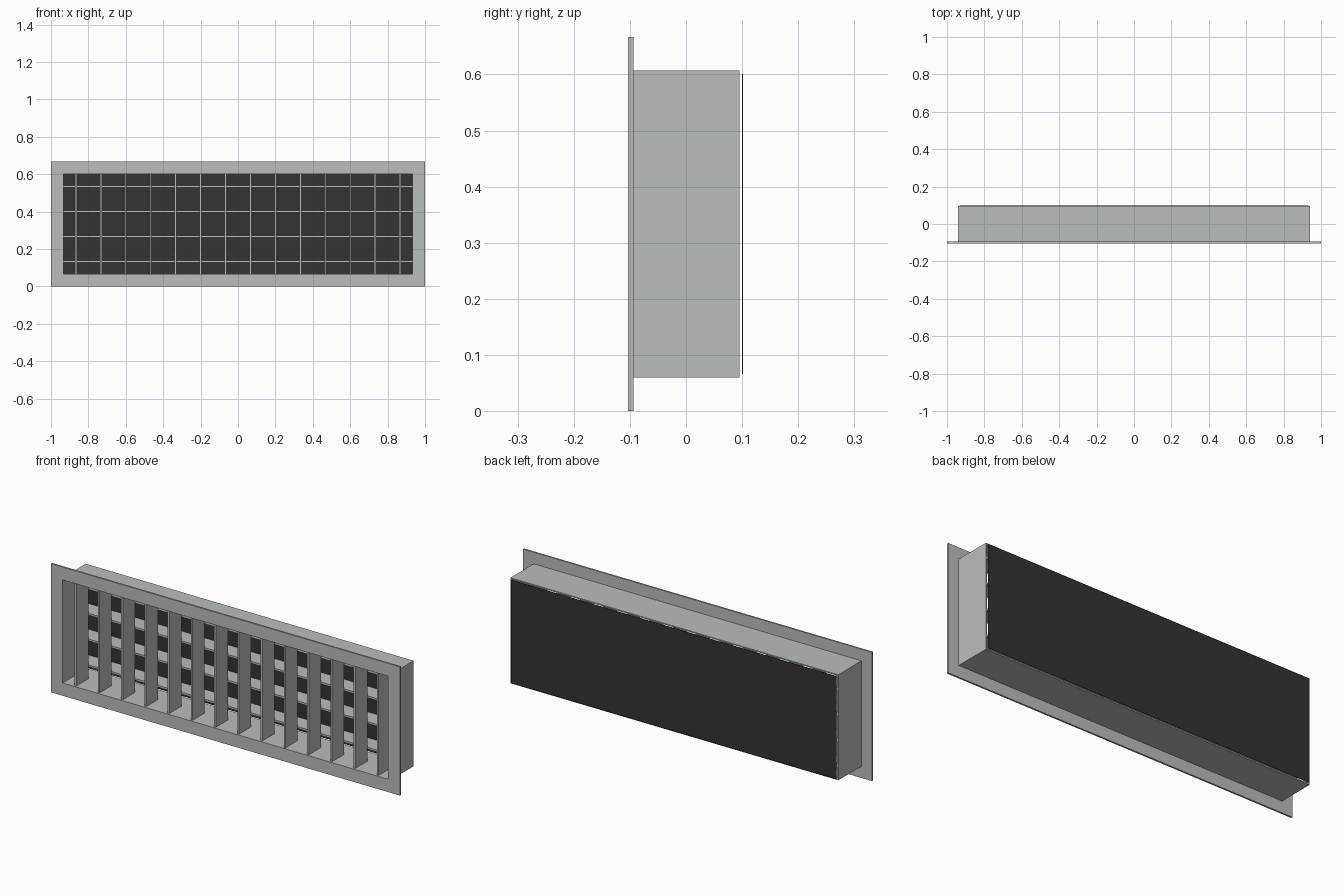
import bpy
import bmesh

if "Cube" in bpy.data.objects:
    bpy.data.objects.remove(bpy.data.objects["Cube"])

CZ = 0.3335  # height of the grille centre


def material(name, rgb):
    m = bpy.data.materials.new(name)
    m.diffuse_color = (*rgb, 1.0)
    m.use_nodes = True
    m.node_tree.nodes["Principled BSDF"].inputs["Base Color"].default_value = m.diffuse_color
    return m


GREY = material("light grey metal", (0.49, 0.515, 0.51))
BLACK = material("dark backing", (0.033, 0.033, 0.033))


def finish(bm, name, mat):
    bmesh.ops.recalc_face_normals(bm, faces=bm.faces)
    me = bpy.data.meshes.new(name)
    bm.to_mesh(me)
    bm.free()
    me.materials.append(mat)
    ob = bpy.data.objects.new(name, me)
    bpy.context.collection.objects.link(ob)
    return ob


def tube(name, outer, inner, y0, y1, mat):
    """Rectangular ring extruded along y; outer and inner are half sizes (x, z)."""
    bm = bmesh.new()
    loops = []
    for (hx, hz), y in ((outer, y0), (outer, y1), (inner, y1), (inner, y0)):
        loops.append([bm.verts.new((sx * hx, y, CZ + sz * hz))
                      for sx, sz in ((-1, -1), (1, -1), (1, 1), (-1, 1))])
    for k in range(4):
        a, b = loops[k], loops[(k + 1) % 4]
        for i in range(4):
            j = (i + 1) % 4
            bm.faces.new((a[i], a[j], b[j], b[i]))
    return finish(bm, name, mat)


def box(name, x, y, z, mat):
    """Box from (min, max) ranges."""
    bm = bmesh.new()
    bmesh.ops.create_cube(bm, size=1)
    for v in bm.verts:
        v.co = [r[0] + (c + 0.5) * (r[1] - r[0]) for c, r in zip(v.co, (x, y, z))]
    return finish(bm, name, mat)


# Front flange and the duct collar behind it
tube("front_frame", (1.0, CZ), (0.933, 0.267), -0.103, -0.094, GREY)
tube("duct_collar", (0.94, 0.2735), (0.933, 0.267), -0.094, 0.095, GREY)

# Front row of upright blades
T = 0.005
for i in range(14):
    x = (i - 6.5) * 0.1333
    box("vertical_blade", (x - T, x + T), (-0.094, 0.006),
        (CZ - 0.267, CZ + 0.267), GREY)

# Rear row of level blades
for i in range(4):
    z = CZ + (i - 1.5) * 0.1333
    box("horizontal_blade", (-0.933, 0.933), (0.006, 0.095), (z - T, z + T), GREY)

# Thin dark sheet just behind the collar
box("backing_sheet", (-0.933, 0.933), (0.1, 0.102), (CZ - 0.267, CZ + 0.267), BLACK)
